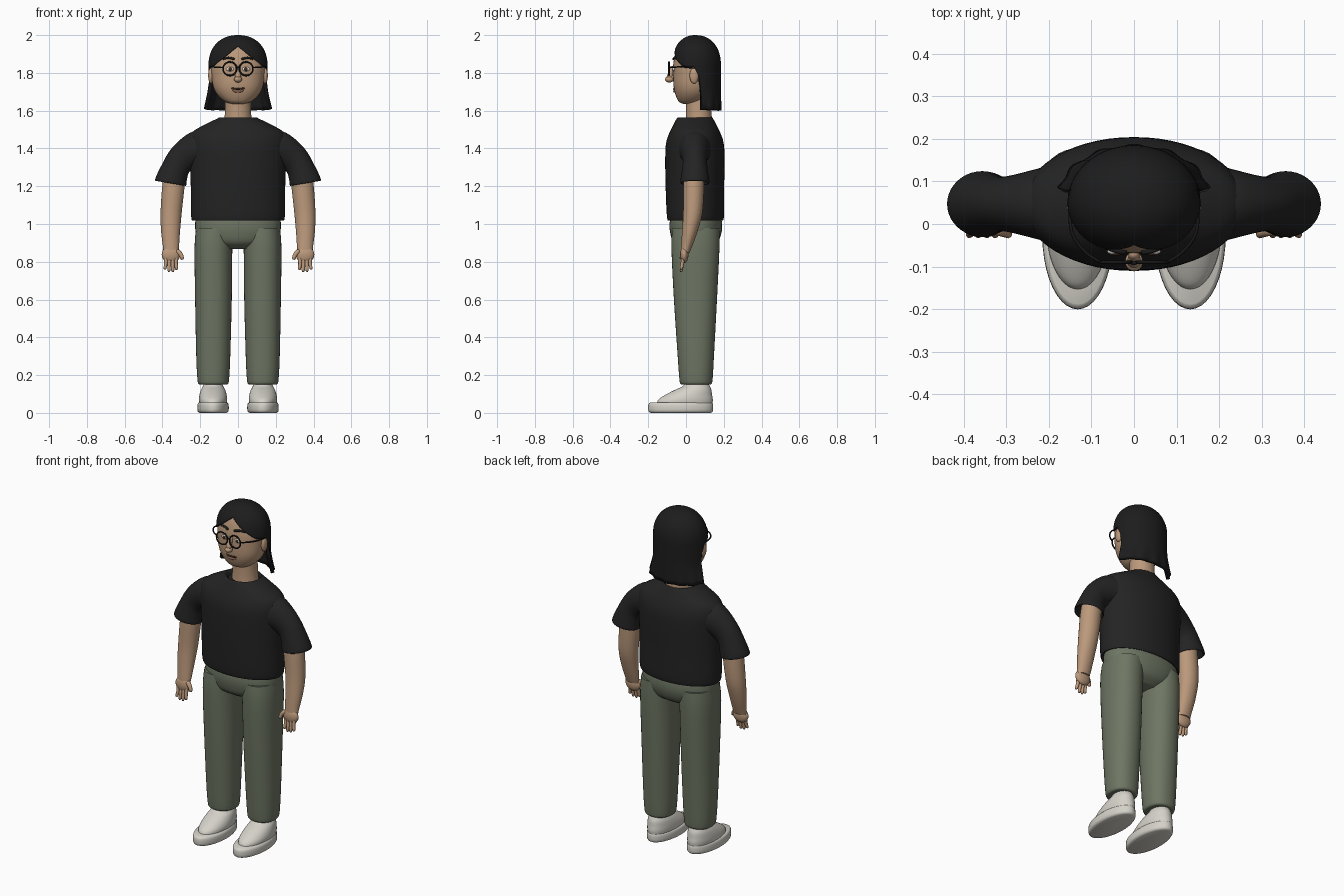
import bpy, bmesh, math
from mathutils import Vector, Matrix

if "Cube" in bpy.data.objects:
    bpy.data.objects.remove(bpy.data.objects["Cube"])


def material(name, rgb):
    m = bpy.data.materials.new(name)
    m.diffuse_color = (*rgb, 1)
    m.use_nodes = True
    m.node_tree.nodes["Principled BSDF"].inputs["Base Color"].default_value = m.diffuse_color
    return m


SKIN = material("skin", (0.50, 0.32, 0.20))
LIP = material("lip", (0.30, 0.14, 0.09))
HAIR = material("hair_black", (0.012, 0.012, 0.013))
SHIRT = material("shirt_black", (0.017, 0.017, 0.018))
PANTS = material("trouser_green", (0.155, 0.18, 0.125))
SHOE = material("shoe_white", (0.66, 0.64, 0.58))
FRAME = material("frame_black", (0.008, 0.008, 0.008))
WHITE = material("eye_white", (0.75, 0.70, 0.64))
IRIS = material("iris_brown", (0.05, 0.025, 0.015))


def finish(name, bm, mat, angle=50):
    me = bpy.data.meshes.new(name)
    bm.to_mesh(me)
    bm.free()
    ob = bpy.data.objects.new(name, me)
    bpy.context.collection.objects.link(ob)
    me.materials.append(mat)
    bpy.ops.object.select_all(action='DESELECT')
    ob.select_set(True)
    bpy.context.view_layer.objects.active = ob
    bpy.ops.object.shade_smooth_by_angle(angle=math.radians(angle))
    return ob


def smooth_path(pts, k):
    """Catmull-Rom interpolation of tuples of any length."""
    out = []
    for i in range(len(pts) - 1):
        p0, p1, p2, p3 = (pts[max(i - 1, 0)], pts[i], pts[i + 1],
                          pts[min(i + 2, len(pts) - 1)])
        for j in range(k):
            t = j / k
            out.append([0.5 * (2 * b + (c - a) * t + (2 * a - 5 * b + 4 * c - d) * t * t
                               + (3 * b - a - 3 * c + d) * t ** 3)
                        for a, b, c, d in zip(p0, p1, p2, p3)])
    return out + [list(pts[-1])]


def skin_rings(bm, rings):
    rows = [[bm.verts.new(p) for p in ring] for ring in rings]
    n = len(rows[0])
    for a, b in zip(rows, rows[1:]):
        for i in range(n):
            bm.faces.new((a[i], a[(i + 1) % n], b[(i + 1) % n], b[i]))
    bm.faces.new(rows[0])
    bm.faces.new(rows[-1])
    bmesh.ops.recalc_face_normals(bm, faces=bm.faces)


def loft(name, sections, mat, side=1, n=40, p=2.0, k=4, angle=50):
    """Sections are (x, y, z, x radius, y radius, tilt in degrees)."""
    rings = []
    for x, y, z, rx, ry, tilt in smooth_path([s if len(s) == 6 else (*s, 0) for s in sections], k):
        t = math.radians(tilt)
        ring = []
        for i in range(n):
            a = 2 * math.pi * i / n
            c, s = math.cos(a), math.sin(a)
            u = rx * math.copysign(abs(c) ** (2 / p), c)
            v = ry * math.copysign(abs(s) ** (2 / p), s)
            ring.append((side * (x + u * math.cos(t)), y + v, z + u * math.sin(t)))
        rings.append(ring)
    bm = bmesh.new()
    skin_rings(bm, rings)
    return finish(name, bm, mat, angle)


def tube(name, pts, r0, r1, mat, side=1, n=10):
    """Round tapered tube with rounded tip."""
    path = [Vector((side * q[0], q[1], q[2])) for q in smooth_path(pts, 4)]
    rings = []
    for i, c in enumerate(path):
        d = (path[min(i + 1, len(path) - 1)] - path[max(i - 1, 0)]).normalized()
        q = d.to_track_quat('Z', 'Y')
        f = i / (len(path) - 1)
        r = r0 + (r1 - r0) * f
        if i in (0, len(path) - 1):
            r *= 0.55
        rings.append([c + q @ Vector((r * math.cos(2 * math.pi * j / n),
                                      r * math.sin(2 * math.pi * j / n), 0)) for j in range(n)])
    bm = bmesh.new()
    skin_rings(bm, rings)
    return finish(name, bm, mat, 80)


def ball(name, loc, size, mat, side=1):
    bm = bmesh.new()
    bmesh.ops.create_uvsphere(bm, u_segments=24, v_segments=14, radius=1)
    bmesh.ops.transform(bm, verts=bm.verts, matrix=Matrix.Translation(
        (side * loc[0], loc[1], loc[2])) @ Matrix.Diagonal((*size, 1)))
    return finish(name, bm, mat, 80)


def torus(name, loc, major, minor, mat, n=36, m=8):
    bm = bmesh.new()
    rows = []
    for i in range(n):
        a = 2 * math.pi * i / n
        rows.append([bm.verts.new((loc[0] + (major + minor * math.cos(b)) * math.cos(a),
                                   loc[1] + minor * math.sin(b),
                                   loc[2] + (major + minor * math.cos(b)) * math.sin(a)))
                     for b in (2 * math.pi * j / m for j in range(m))])
    for i in range(n):
        a, b = rows[i], rows[(i + 1) % n]
        for j in range(m):
            bm.faces.new((a[j], a[(j + 1) % m], b[(j + 1) % m], b[j]))
    bmesh.ops.recalc_face_normals(bm, faces=bm.faces)
    return finish(name, bm, mat, 80)


# Shirt body with recessed collar
loft("shirt_body", [(0, .05, 1.05, .215, .125), (0, .05, 1.02, .236, .14), (0, .05, 1.04, .248, .151),
                    (0, .047, 1.2, .25, .155), (0, .047, 1.35, .256, .157), (0, .047, 1.43, .26, .152),
                    (0, .047, 1.485, .243, .134), (0, .047, 1.525, .178, .114), (0, .047, 1.557, .112, .097),
                    (0, .05, 1.562, .098, .089), (0, .055, 1.54, .084, .078)], SHIRT, n=56, p=2.05)

# Hips, neck and head
loft("trouser_hips", [(0, .05, .868, .1, .07), (0, .05, .9, .18, .115), (0, .052, .95, .22, .135),
                      (0, .052, 1.0, .227, .139), (0, .052, 1.06, .22, .13)], PANTS, n=48, p=2.2)
loft("neck", [(0, .068, 1.5, .08, .072), (0, .068, 1.58, .07, .068), (0, .065, 1.7, .068, .068)], SKIN)
loft("head", [(0, .01, 1.636, .03, .025), (0, .022, 1.648, .07, .06), (0, .034, 1.685, .11, .09),
              (0, .039, 1.73, .132, .105), (0, .041, 1.79, .14, .109), (0, .045, 1.85, .142, .112),
              (0, .05, 1.91, .128, .104), (0, .05, 1.95, .098, .08), (0, .05, 1.972, .03, .03)],
     SKIN, n=48, p=2.2)

# Nose and mouth
tube("nose_bridge", [(0, -.066, 1.835), (0, -.078, 1.805), (0, -.09, 1.77)], .011, .017, SKIN)
ball("nose_tip", (0, -.088, 1.766), (.021, .023, .017), SKIN)
tube("mouth", [(-.038, -.057, 1.722), (-.018, -.063, 1.716), (.018, -.063, 1.716), (.038, -.057, 1.722)],
     .005, .005, IRIS)
tube("lower_lip", [(-.028, -.056, 1.708), (0, -.061, 1.702), (.028, -.056, 1.708)], .007, .007, LIP)
tube("glasses_bridge", [(-.008, -.09, 1.828), (0, -.092, 1.831), (.008, -.09, 1.828)], .004, .004, FRAME)

# Hair sheet with centre parting, open around the face and long at the back
EDGE = [(0, 1.945), (12, 1.922), (28, 1.885), (55, 1.838), (70, 1.83), (88, 1.83),
        (100, 1.77), (104, 1.61), (130, 1.605), (180, 1.60)]


def hair_edge(d):
    for (a, za), (b, zb) in zip(EDGE, EDGE[1:]):
        if d <= b:
            return za + (zb - za) * (d - a) / (b - a)
    return EDGE[-1][1]


def hair_point(phi, t):
    d = min(phi, 2 * math.pi - phi)
    z = 2 - (2 - hair_edge(math.degrees(d))) * t ** 1.7
    s = (1 - max(0, (z - 1.84) / .16) ** 2.2) ** (1 / 2.2)
    f = max(0, (1.73 - z) / .13) ** 1.5
    wave = 1 + .025 * f * math.cos(14 * phi)
    x = .156 * s * math.sin(phi) * (1 + .2 * f) * wave
    y = .05 - (.125 if math.cos(phi) > 0 else .135) * s * math.cos(phi) * wave
    return (x, y, z)


bm = bmesh.new()
N, M = 96, 26
crown = bm.verts.new((0, .05, 2))
rows = [[bm.verts.new(hair_point(2 * math.pi * i / N, j / M)) for i in range(N)] for j in range(1, M + 1)]
for i in range(N):
    k = (i + 1) % N
    bm.faces.new((crown, rows[0][i], rows[0][k]))
    for a, b in zip(rows, rows[1:]):
        bm.faces.new((a[i], b[i], b[k], a[k]))
hair = finish("hair", bm, HAIR, 60)
thick = hair.modifiers.new("thickness", 'SOLIDIFY')
thick.thickness, thick.offset = .02, -1

for side, tag in ((1, "left"), (-1, "right")):
    # Sleeve, arm and hand
    loft(tag + "_sleeve", [(.2, .047, 1.395, .1, .09, 96), (.245, .047, 1.39, .094, .078, 85),
                           (.305, .047, 1.337, .08, .064, 57), (.337, .047, 1.275, .077, .07, 30),
                           (.356, .047, 1.222, .084, .077, 11), (.354, .047, 1.22, .074, .068, 11),
                           (.345, .047, 1.26, .06, .058, 15)], SHIRT, side)
    loft(tag + "_arm", [(.335, .043, 1.28, .055, .052), (.342, .041, 1.2, .059, .055),
                        (.354, .036, 1.06, .056, .051), (.357, .02, .96, .05, .041),
                        (.355, .004, .885, .043, .03), (.355, -.004, .85, .04, .024)], SKIN, side)
    ball(tag + "_palm", (.355, -.009, .838), (.049, .022, .045), SKIN, side)
    for i, (x0, x1, z) in enumerate(((.328, .325, .757), (.346, .345, .746),
                                     (.364, .366, .747), (.382, .388, .76))):
        tube(f"{tag}_finger_{i + 1}", [(x0, -.012, .83), (x0, -.02, .79), (x1, -.026, z)],
             .011, .008, SKIN, side)
    tube(tag + "_thumb", [(.325, -.012, .86), (.303, -.02, .838), (.294, -.025, .812)], .014, .009, SKIN, side)

    # Trouser leg and shoe
    loft(tag + "_trouser_leg", [(.122, .052, .98, .1, .125), (.13, .05, .87, .1, .127),
                                (.13, .05, .6, .097, .114), (.131, .052, .3, .09, .096),
                                (.131, .053, .18, .084, .088), (.131, .053, .154, .078, .082),
                                (.131, .053, .15, .065, .068)], PANTS, side, p=2.2)
    loft(tag + "_shoe_sole", [(.132, -.028, 0, .07, .158), (.132, -.028, .01, .082, .171),
                              (.132, -.028, .045, .082, .171), (.132, -.026, .056, .074, .162)],
         SHOE, side, k=3)
    loft(tag + "_shoe_upper", [(.132, -.008, .045, .072, .148), (.132, -.002, .07, .075, .144),
                               (.132, .014, .095, .072, .124), (.132, .038, .122, .064, .096),
                               (.132, .055, .143, .053, .07), (.132, .055, .17, .045, .055)], SHOE, side)

    # Ear, eye, brow and glasses
    ball(tag + "_ear", (.144, .043, 1.785), (.014, .024, .042), SKIN, side)
    ball(tag + "_eye", (.042, -.064, 1.82), (.021, .009, .012), WHITE, side)
    ball(tag + "_iris", (.042, -.07, 1.82), (.01, .005, .01), IRIS, side)
    tube(tag + "_brow", [(.018, -.067, 1.872), (.05, -.06, 1.88), (.082, -.045, 1.872)], .007, .005, HAIR, side)
    torus(tag + "_lens_rim", (side * .043, -.09, 1.822), .036, .0042, FRAME)
    tube(tag + "_glasses_arm", [(.078, -.09, 1.828), (.115, -.065, 1.83), (.146, -.02, 1.832),
                                (.15, .045, 1.825)], .004, .004, FRAME, side)
